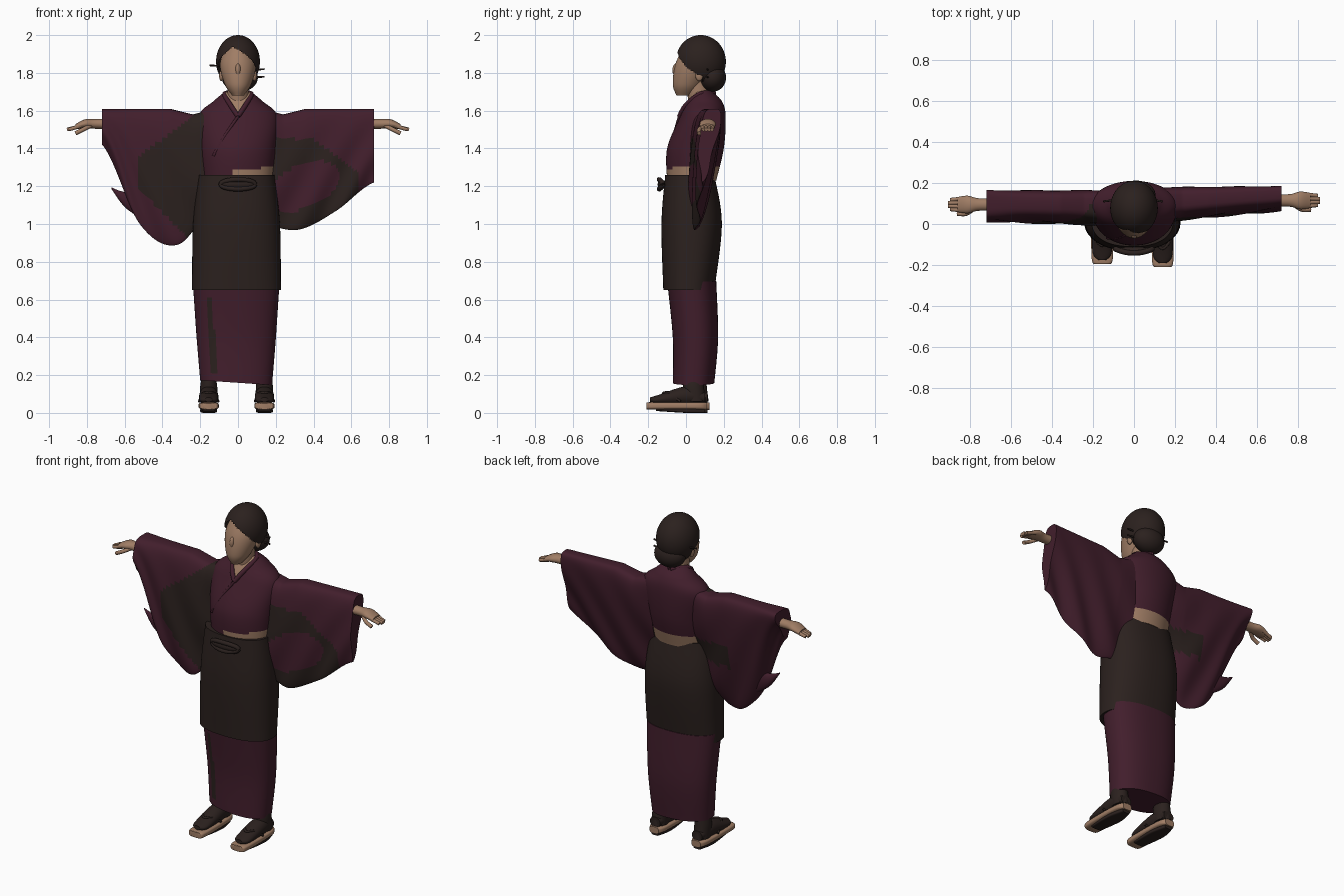
import bpy, bmesh
from math import sin, cos, pi, radians, copysign
from mathutils import Vector

cube = bpy.data.objects.get("Cube")
if cube:
    bpy.data.objects.remove(cube, do_unlink=True)


def material(name, colour):
    made = bpy.data.materials.new(name)
    made.use_nodes = True
    made.diffuse_color = (*colour, 1)
    made.node_tree.nodes["Principled BSDF"].inputs["Base Color"].default_value = (*colour, 1)
    return made


PLUM, DARK, SKIN = range(3)
MATERIALS = [material("plum cloth", (.054, .013, .025)),
             material("dark brown", (.024, .015, .013)),
             material("tan skin", (.35, .205, .13))]


def finish(name, bm, base, rule=None):
    """Turn a bmesh into a smooth object, coloured whole or by a face rule."""
    bmesh.ops.recalc_face_normals(bm, faces=bm.faces)
    mesh = bpy.data.meshes.new(name)
    bm.to_mesh(mesh)
    bm.free()
    for entry in MATERIALS:
        mesh.materials.append(entry)
    for face in mesh.polygons:
        found = rule(face.center, face.normal) if rule else None
        face.material_index = base if found is None else found
    mesh.shade_smooth()
    mesh.set_sharp_from_angle(angle=radians(50))
    made = bpy.data.objects.new(name, mesh)
    bpy.context.collection.objects.link(made)
    return made


def smooth_keys(keys, steps):
    """Catmull-Rom through a few key rows."""
    rows = []
    last = len(keys) - 1
    for i in range(last):
        around = [keys[min(max(i + k, 0), last)] for k in (-1, 0, 1, 2)]
        for step in range(steps):
            t = step / steps
            rows.append([b + t / 2 * (c - a + t * (2*a - 5*b + 4*c - d + t * (3*(b - c) + d - a)))
                         for a, b, c, d in zip(*around)])
    return rows + [list(keys[-1])]


def skin_rings(name, rings, base, rule=None):
    """Bridge closed rings of points and cap both ends."""
    bm = bmesh.new()
    loops = [[bm.verts.new(point) for point in ring] for ring in rings]
    for low, high in zip(loops, loops[1:]):
        for i in range(len(low)):
            bm.faces.new((low[i - 1], low[i], high[i], high[i - 1]))
    bm.faces.new(loops[0])
    bm.faces.new(loops[-1])
    return finish(name, bm, base, rule)


def loft(name, keys, base, rule=None, axis="z", across=0, power=1, sides=64, steps=8, warp=None):
    """Loft ellipses; each key is (position on axis, centre, radius across, other radius)."""
    rings = []
    for along, centre, wide, deep in smooth_keys(keys, steps):
        ring = []
        for i in range(sides):
            c, s = cos(2 * pi * i / sides), sin(2 * pi * i / sides)
            u = across + wide * copysign(abs(c) ** power, c)
            v = centre + deep * copysign(abs(s) ** power, s)
            point = {"x": (along, u, v), "y": (u, along, v), "z": (u, v, along)}[axis]
            ring.append(warp(*point) if warp else point)
        rings.append(ring)
    return skin_rings(name, rings, base, rule)


def ball(name, centre, size, base, drop=None):
    bm = bmesh.new()
    bmesh.ops.create_uvsphere(bm, u_segments=90, v_segments=60, radius=1)
    for vert in bm.verts:
        vert.co = Vector(middle + unit * half for middle, unit, half in zip(centre, vert.co, size))
    if drop:
        gone = [face for face in bm.faces if drop(face.calc_center_median())]
        bmesh.ops.delete(bm, geom=gone, context="FACES")
    return finish(name, bm, base)


def tube(name, points, radius, base):
    curve = bpy.data.curves.new(name, "CURVE")
    curve.dimensions = "3D"
    curve.bevel_depth, curve.bevel_resolution, curve.use_fill_caps = radius, 3, True
    spline = curve.splines.new("POLY")
    path = smooth_keys(points, 4)
    spline.points.add(len(path) - 1)
    for target, point in zip(spline.points, path):
        target.co = (*point, 1)
    curve.materials.append(MATERIALS[base])
    made = bpy.data.objects.new(name, curve)
    bpy.context.collection.objects.link(made)
    return made


# Lower robe with a dark front opening and a slanted hem
def robe_rule(centre, normal):
    on_slit = abs(centre.x + .11 + .07 * centre.z) < .016
    return DARK if on_slit and centre.y < 0 and .2 < centre.z < .62 else None


def slant_hem(x, y, z):
    return x - .01, y, z - .08 * x * (1 - z)


loft("lower_robe", [(.16, .04, .19, .11), (.4, .05, .21, .12), (.7, .03, .23, .13)],
     PLUM, robe_rule, power=.85, sides=80, warp=slant_hem)

# Dark wrap skirt with a bow
loft("wrap_skirt", [(.65, .015, .235, .135), (1, .03, .23, .16), (1.26, .02, .2, .13)],
     DARK, across=-.008, power=.85)
bow_loop = [(.09 * cos(pi * i / 6), -.142 + .02 * cos(pi * i / 6) ** 2, 1.21 + .025 * sin(pi * i / 6))
            for i in range(13)]
tube("bow_loop", bow_loop, .013, DARK)
ball("bow_middle", (0, -.13, 1.21), (.085, .02, .025), DARK)


# Upper robe with open neck and a thin bare strip at the waist
def torso_rule(centre, normal):
    strip_top = 1.3 if centre.y > .1 else 1.287 + .08 * centre.x
    bare_waist = centre.z < strip_top and (centre.x > -.03 or centre.y > .1)
    open_neck = centre.y < .07 and centre.z > 1.58 + 1.4 * abs(centre.x)
    return SKIN if bare_waist or open_neck else None


loft("upper_robe", [(1.23, .03, .18, .13), (1.4, .05, .2, .15), (1.57, .09, .21, .12),
                    (1.65, .1, .13, .09), (1.7, .09, .07, .05)],
     PLUM, torso_rule, steps=12, sides=80)
for side in (-1, 1):
    tube("collar", [(0, .15, 1.69), (side * .07, .08, 1.69), (side * .04, 0, 1.63), (0, -.035, 1.57)],
         .013, PLUM)
tube("collar_overlap", [(0, -.035, 1.57), (-.08, -.067, 1.45), (-.13, -.067, 1.36)], .008, PLUM)


# Wide hanging sleeves; the hem heights are evenly spaced from shoulder to cuff
def right_rule(centre, normal):
    x, z = -centre.x, centre.z
    if normal.y > 0:
        return DARK if x < .38 and 1.17 < z < 1.3 else None
    return DARK if x < .53 and .66 + x < z < 1.75 - .75 * x else None


def left_rule(centre, normal):
    x, z = centre.x, centre.z
    tilted = z - 1.2 - .3 * (x - .35)
    in_patch = ((x - .35) / .19) ** 2 + (tilted / .12) ** 2 < 1
    return DARK if normal.y < 0 and x < .64 and z < min(1.45, 1.75 - .75 * x) and not in_patch else None


def sleeve(name, side, hems, depths, centres, rule):
    rings, count = [], 36
    rows = smooth_keys([(hem,) for hem in hems], 22)
    for k, (hem,) in enumerate(rows):
        t = k / (len(rows) - 1)
        x = .12 + .6 * t
        top = 1.61 - .03 * max(0, 1 - abs(t - .2) * 5)
        depth = depths[0] + (depths[1] - depths[0]) * t
        centre = centres[0] + (centres[1] - centres[0]) * t
        ring = []
        for i in range(2 * count):
            drop = (1 - cos(pi * i / count)) / 2
            half = depth * max(0, sin(pi * drop ** .45)) ** .6
            fold = .012 * drop * sin(26 * x + 9 * drop)
            front = -1 if i <= count else 1
            ring.append((side * x, centre - .065 * drop + fold + front * half, top + (hem - top) * drop))
        rings.append(ring)
    skin_rings(name, rings, PLUM, rule)


sleeve("right_sleeve", -1, (1.1, .89, 1, 1.42), (.08, .07), (.095, .105), right_rule)
sleeve("left_sleeve", 1, (1, .97, 1.07, 1.22), (.08, .05), (.11, .145), left_rule)
loft("sleeve_point", [(-.67, 1.19, .004, .004), (-.6, 1.13, .02, .04), (-.5, 1.1, .02, .08)],
     PLUM, axis="x", across=.05)

# Forearms, hands and fingers
for side, label, y in ((-1, "right", .095), (1, "left", .115)):
    loft(label + "_hand", [(side * .6, 1.53, .035, .03), (side * .75, 1.53, .03, .026),
                           (side * .81, 1.53, .043, .024), (side * .86, 1.515, .037, .014)],
         SKIN, axis="x", across=y, sides=20)
    for finger in (-1.5, -.5, .5, 1.5):
        root = Vector((side * .83, y + finger * .02, 1.52))
        reach = .08 - .01 * abs(finger)
        tip = root + Vector((side * reach, -finger * .005, -.02))
        tube(label + "_finger", [root, tip], .01, SKIN)
    tube(label + "_thumb", [(side * .78, y - .02, 1.52), (side * .82, y - .045, 1.5),
                            (side * .86, y - .045, 1.48)], .011, SKIN)

# Neck, head, ears and face
loft("neck", [(1.56, .08, .06, .06), (1.77, .06, .055, .06)], SKIN)
loft("head", [(1.68, -.01, .03, .04), (1.74, .01, .07, .08), (1.85, .05, .095, .105), (1.96, .07, .055, .07)],
     SKIN)
ball("nose", (0, -.052, 1.815), (.015, .02, .035), SKIN)
for side in (-1, 1):
    ball("ear", (side * .088, .07, 1.785), (.012, .02, .028), SKIN)


# Swept hair, low bun and pins
def over_face(centre):
    hairline = 1.95 - .7 * abs(centre.x + .03) - .6 * (centre.y + .05)
    return centre.y < .09 and centre.z < hairline


ball("hair", (0, .078, 1.86), (.116, .133, .14), DARK, over_face)
ball("hair_bun", (.01, .14, 1.775), (.095, .072, .075), DARK)
for tip, height in ((-.15, 1.84), (.14, 1.82), (.14, 1.78)):
    tube("hair_pin", [(0, .13, height - .01), (tip, .11, height)], .005, DARK)


# Feet in dark socks on thick sandals, built at the middle and moved into place
def foot(label, place):
    parts = [
        loft(label + "_ankle", [(.06, .05, .045, .055), (.14, .04, .045, .055), (.22, .04, .03, .05)], DARK),
        loft(label + "_sock", [(-.19, .07, .02, .012), (-.15, .07, .047, .024),
                               (0, .09, .05, .05), (.1, .08, .035, .03)], DARK, axis="y"),
        loft(label + "_sandal", [(-.21, .035, .03, .016), (-.18, .037, .052, .02),
                                 (.05, .037, .05, .02), (.11, .035, .03, .02)],
             SKIN, axis="y", power=.6),
        loft(label + "_sole", [(-.16, .02, .035, .01), (0, .012, .045, .012), (.1, .012, .025, .012)],
             DARK, axis="y", power=.5),
        tube(label + "_strap", [(-.05, -.03, .06), (-.03, -.09, .105), (0, -.12, .105),
                                (.03, -.09, .105), (.05, -.03, .06)], .007, DARK)]
    for part in parts:
        part.location = place


foot("right", (-.155, .015, 0))
foot("left", (.14, 0, 0))
